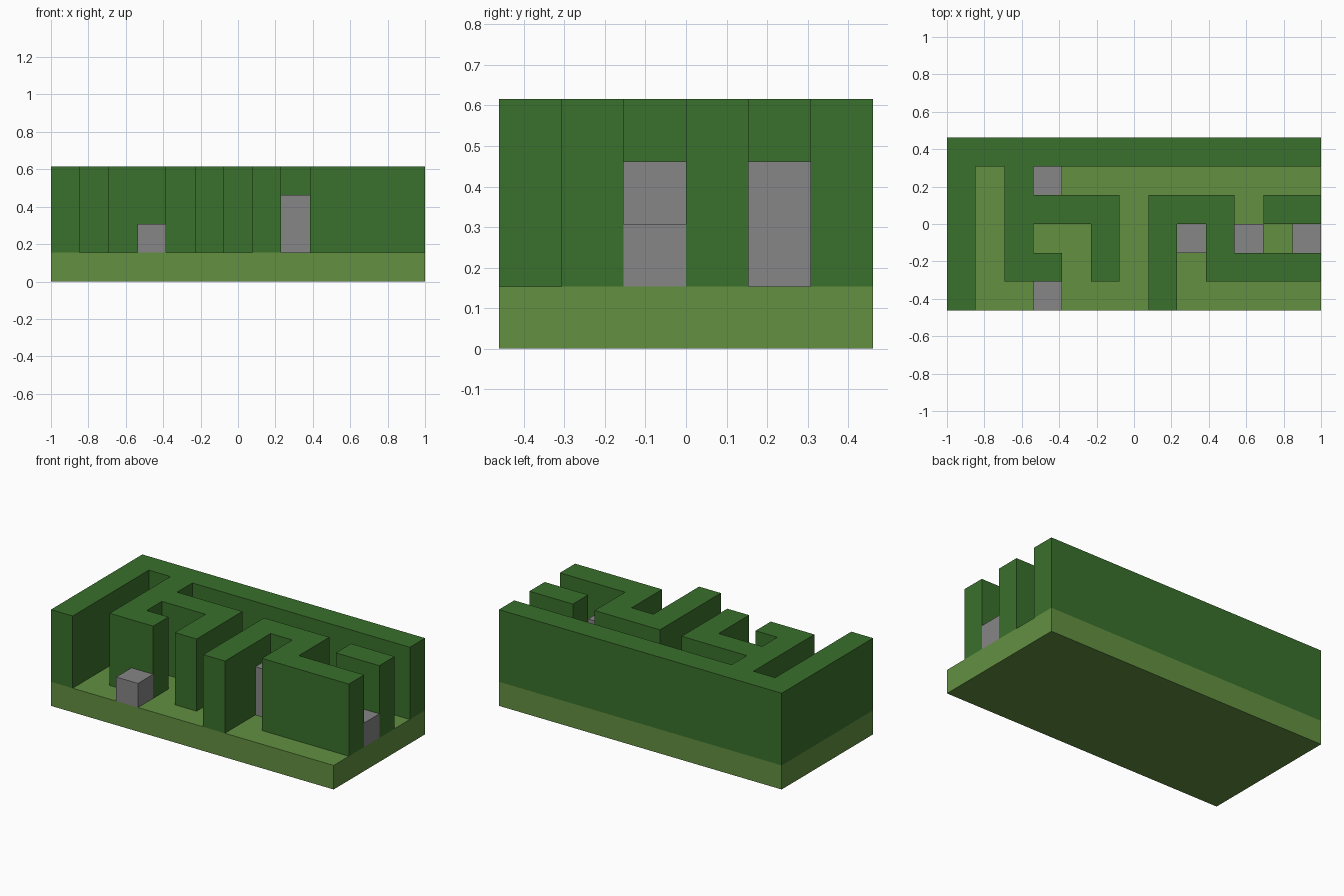
import bpy
import bmesh
from mathutils import Vector

cube = bpy.data.objects.get("Cube")
if cube:
    bpy.data.objects.remove(cube, do_unlink=True)

# Floor plan, back row first: # hedge, digit = stone block height, . = lawn
PLAN = [
    "#############",
    "#.#2.........",
    "#.####.###.##",
    "#.#..#.#2#2.1",
    "#.##.#.#.####",
    "#..1...#.....",
]
COLS, ROWS = len(PLAN[0]), len(PLAN)
CELL = 2 / COLS


def material(name, colour):
    mat = bpy.data.materials.new(name)
    mat.use_nodes = True
    mat.diffuse_color = (*colour, 1)
    mat.node_tree.nodes["Principled BSDF"].inputs["Base Color"].default_value = (*colour, 1)
    return mat


def raise_cells(name, symbols, bottom, height, mat):
    """Extrude every plan cell whose symbol is listed into one solid."""
    bm = bmesh.new()
    corners = [[bm.verts.new(((c - COLS / 2) * CELL, (ROWS / 2 - r) * CELL, bottom))
                for c in range(COLS + 1)] for r in range(ROWS + 1)]
    for r, row in enumerate(PLAN):
        for c, symbol in enumerate(row):
            if symbol in symbols:
                bm.faces.new((corners[r + 1][c], corners[r + 1][c + 1],
                              corners[r][c + 1], corners[r][c]))
    bmesh.ops.delete(bm, geom=[v for v in bm.verts if not v.link_faces], context='VERTS')
    result = bmesh.ops.extrude_face_region(bm, geom=bm.faces[:])
    top = [g for g in result["geom"] if isinstance(g, bmesh.types.BMVert)]
    bmesh.ops.translate(bm, verts=top, vec=Vector((0, 0, height)))
    bmesh.ops.recalc_face_normals(bm, faces=bm.faces[:])
    # Merge coplanar cells into clean flat faces
    bmesh.ops.dissolve_limit(bm, angle_limit=0.01, verts=bm.verts[:], edges=bm.edges[:])
    mesh = bpy.data.meshes.new(name)
    bm.to_mesh(mesh)
    bm.free()
    mesh.materials.append(mat)
    obj = bpy.data.objects.new(name, mesh)
    bpy.context.collection.objects.link(obj)


lawn_green = material("lawn green", (0.122, 0.279, 0.053))
hedge_green = material("hedge green", (0.042, 0.162, 0.025))
stone_grey = material("stone grey", (0.238, 0.238, 0.238))

# Lawn slab, hedge walls and stone blocks
raise_cells("lawn_base", "#.12", 0, CELL, lawn_green)
raise_cells("hedge_walls", "#", CELL, 3 * CELL, hedge_green)
raise_cells("low_stone_blocks", "1", CELL, CELL, stone_grey)
raise_cells("tall_stone_blocks", "2", CELL, 2 * CELL, stone_grey)
